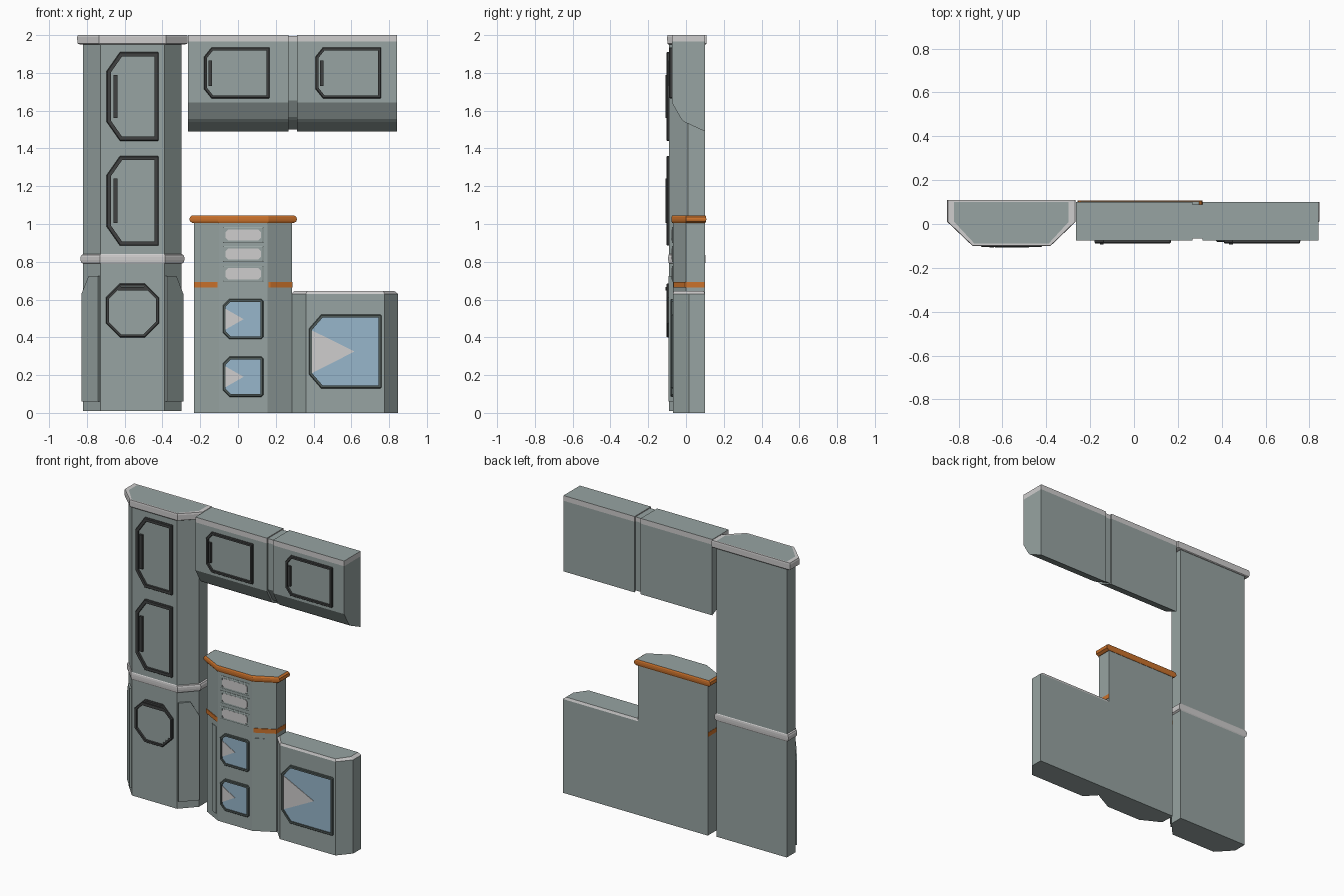
import bpy, bmesh
from mathutils import Vector

if "Cube" in bpy.data.objects:
    bpy.data.objects.remove(bpy.data.objects["Cube"])


def material(name, rgb):
    m = bpy.data.materials.new(name)
    m.diffuse_color = (*rgb, 1)
    m.use_nodes = True
    m.node_tree.nodes["Principled BSDF"].inputs["Base Color"].default_value = m.diffuse_color
    return m


BODY = material("grey_green", (0.31, 0.37, 0.36))
LIGHT = material("light_grey", (0.62, 0.61, 0.61))
ORANGE = material("orange", (0.60, 0.17, 0.025))
DARK = material("dark_grey", (0.05, 0.053, 0.053))
FRAME = material("slate_grey", (0.085, 0.11, 0.105))
GLASS = material("pale_blue", (0.31, 0.47, 0.60))


def loft(name, rings, mat, cap=None, closed=False):
    """Skin a list of 3D rings; the last ring can be capped in another colour."""
    bm = bmesh.new()
    vs = [[bm.verts.new(p) for p in r] for r in rings]
    n = len(vs[0])
    pairs = list(zip(vs, vs[1:])) + ([(vs[-1], vs[0])] if closed else [])
    for a, b in pairs:
        for i in range(n):
            j = (i + 1) % n
            bm.faces.new((a[i], a[j], b[j], b[i]))
    if not closed:
        bm.faces.new(vs[0][::-1])
        bm.faces.new(vs[-1]).material_index = 1 if cap else 0
    bmesh.ops.recalc_face_normals(bm, faces=bm.faces)
    me = bpy.data.meshes.new(name)
    bm.to_mesh(me)
    bm.free()
    me.materials.append(mat)
    if cap:
        me.materials.append(cap)
    ob = bpy.data.objects.new(name, me)
    bpy.context.collection.objects.link(ob)
    return ob


def bay(spec, z, g=0.0):
    """Six-sided plan with a chamfered front, grown outwards by g."""
    x0, x1, f0, f1, yb, ym, yf = spec
    k = g * 0.3
    return [(x0 - g, yb + k, z), (x0 - g, ym, z), (f0 - k, yf - k, z),
            (f1 + k, yf - k, z), (x1 + g, ym, z), (x1 + g, yb + k, z)]


def bay_solid(name, spec, levels, mat, cap=None):
    return loft(name, [bay(spec, z, g) for z, g in levels], mat, cap)


def cut_rect(x0, x1, z0, z1, cl, cr):
    """Rectangle with cut corners: cl = (dx, dz) at the left, cr at the right."""
    (a, b), (c, d) = cl, cr
    return [(x0 + a, z0), (x1 - c, z0), (x1, z0 + d), (x1, z1 - d),
            (x1 - c, z1), (x0 + a, z1), (x0, z1 - b), (x0, z0 + b)]


def inset(pts, w):
    """Mitred inset of a counter-clockwise outline."""
    out, n = [], len(pts)
    for i in range(n):
        p = Vector(pts[i])
        d1 = (p - Vector(pts[i - 1])).normalized()
        d2 = (Vector(pts[(i + 1) % n]) - p).normalized()
        n1, n2 = Vector((-d1.y, d1.x)), Vector((-d2.y, d2.x))
        out.append(tuple(p + (n1 + n2) * (w / (1 + n1.dot(n2)))))
    return out


def at_y(pts, y):
    return [(x, y, z) for x, z in pts]


def plate(name, pts, y, t, mat):
    return loft(name, [at_y(pts, y + 0.002), at_y(pts, y - t)], mat)


def frame(name, pts, w, y, t, mat):
    inner, lip = inset(pts, w), inset(pts, 0.004)
    return loft(name, [at_y(pts, y + 0.002), at_y(pts, y - t * 0.6), at_y(lip, y - t),
                       at_y(inner, y - t), at_y(inner, y + 0.002)], mat, closed=True)


def box_pts(x0, x1, z0, z1):
    return [(x0, z0), (x1, z0), (x1, z1), (x0, z1)]


def door(name, outline, handle, y, w):
    frame(name + "_frame", outline, w, y, 0.014, DARK)
    plate(name + "_panel", inset(outline, w + 0.005), y, 0.004, BODY)
    plate(name + "_handle", box_pts(*handle), y, 0.018, DARK)


def window(name, outline, tri, w, y):
    frame(name + "_frame", outline, w, y, 0.012, FRAME)
    plate(name + "_glass", inset(outline, w * 0.8), y, 0.004, GLASS)
    plate(name + "_glint", tri, y, 0.007, LIGHT)


def chamfer_panels(name, spec, outline, t):
    """Plates on both chamfers; outline is (fraction outer to front, z)."""
    x0, x1, f0, f1, yb, ym, yf = spec
    for side, xo, xf in (("left", x0, f0), ("right", x1, f1)):
        a, b = Vector((xo, ym, 0)), Vector((xf, yf, 0))
        d = b - a
        nrm = Vector((d.y, -d.x, 0)).normalized()
        if nrm.y > 0:
            nrm = -nrm
        base = [a + d * u + Vector((0, 0, z)) for u, z in outline]
        loft(f"{name}_{side}", [[p - nrm * 0.003 for p in base],
                                [p + nrm * t for p in base]], BODY)


# --- Tall cabinet ---
TALL = (-0.82, -0.298, -0.727, -0.39, 0.10, 0.01, -0.09)
bay_solid("tall_cabinet_body", TALL, [(0.01, 0), (1.96, 0)], BODY)
bay_solid("tall_cabinet_belt", TALL,
          [(0.79, 0), (0.797, 0.011), (0.81, 0.014), (0.825, 0.014), (0.836, 0.009), (0.84, 0)], LIGHT)
bay_solid("tall_cabinet_cap", TALL,
          [(1.95, 0.015), (1.955, 0.03), (1.99, 0.032), (2.0, 0.028), (2.0, 0.0)], LIGHT, BODY)
chamfer_panels("tall_side_panel", TALL,
               [(0, 0.06), (0.95, 0.06), (0.95, 0.725), (0.4, 0.725), (0, 0.63)], 0.012)
for i, (z0, z1) in enumerate(((1.44, 1.91), (0.885, 1.36))):
    door(f"tall_door_{i}", cut_rect(-0.695, -0.42, z0, z1, (0.07, 0.10), (0.004, 0.004)),
         (-0.66, -0.638, z0 + 0.12, z1 - 0.12), -0.09, 0.022)
door("tall_hatch", cut_rect(-0.7, -0.418, 0.40, 0.685, (0.075, 0.075), (0.075, 0.075)),
     (-0.635, -0.48, 0.647, 0.667), -0.09, 0.016)

# --- Wall cabinet: two halves joined by a shallow groove ---
PROFILE = [(-0.075, 1.965), (-0.075, 1.643), (-0.025, 1.556), (-0.008, 1.54), (0.10, 1.49), (0.10, 1.965)]
for name, x0, x1, g in (("left", -0.265, 0.267, 0), ("joint", 0.26, 0.32, 0.01), ("right", 0.313, 0.842, 0)):
    prof = [(y + (g if y < 0.05 else -g), z + (g if z < 1.9 else 0)) for y, z in PROFILE]
    loft(f"wall_cabinet_{name}", [[(x, y, z) for y, z in prof] for x in (x0, x1)], BODY)
    y0, y1 = -0.075 + g, 0.10 - g
    loft(f"wall_cabinet_trim_{name}",
         [[(x0, y0, z), (x1, y0, z), (x1, y1, z), (x0, y1, z)] for z in (1.965, 2.0 - g * 0.6)], LIGHT, BODY)
for i, x in enumerate((-0.18, 0.41)):
    door(f"wall_door_{i}", cut_rect(x, x + 0.348, 1.665, 1.935, (0.04, 0.05), (0.004, 0.004)),
         (x + 0.024, x + 0.042, 1.73, 1.865), -0.075, 0.016)

# --- Drawer unit ---
MID = (-0.232, 0.287, -0.10, 0.155, 0.10, 0.0, -0.07)
bay_solid("drawer_unit_body", MID, [(0, 0), (1.02, 0)], BODY)
bay_solid("drawer_unit_cap", MID,
          [(1.005, 0.008), (1.014, 0.022), (1.025, 0.025), (1.037, 0.022), (1.046, 0.01)], ORANGE, BODY)
# Orange band on the chamfers and sides only, stopping short of the front
BAND = (-0.234, 0.289, -0.118, 0.173, 0.099, -0.004, -0.066)
bay_solid("drawer_unit_band", BAND, [(0.663, 0), (0.692, 0)], ORANGE)
chamfer_panels("drawer_side_panel", MID,
               [(0.5, 0.04), (0.88, 0.04), (0.88, 0.625), (0.5, 0.625)], 0.004)
for i, z in enumerate((0.90, 0.80, 0.695)):
    frame(f"drawer_{i}_frame", box_pts(-0.08, 0.135, z, z + 0.083), 0.012, -0.07, 0.005, BODY)
    plate(f"drawer_{i}_pad", cut_rect(-0.066, 0.121, z + 0.012, z + 0.071, (0.014, 0.014), (0.014, 0.014)),
          -0.07, 0.006, LIGHT)
for i, z in enumerate((0.39, 0.085)):
    window(f"drawer_window_{i}", cut_rect(-0.08, 0.135, z, z + 0.213, (0.035, 0.035), (0.012, 0.012)),
           [(-0.068, z + 0.05), (0.03, z + 0.106), (-0.068, z + 0.162)], 0.015, -0.07)

# --- Low cabinet ---
LOW = (0.28, 0.847, 0.36, 0.775, 0.10, 0.015, -0.07)
bay_solid("low_cabinet_body", LOW, [(0, 0), (0.63, 0)], BODY)
bay_solid("low_cabinet_trim", LOW, [(0.63, 0), (0.646, -0.02)], LIGHT, BODY)
window("low_window", cut_rect(0.375, 0.76, 0.13, 0.52, (0.065, 0.075), (0.005, 0.005)),
       [(0.391, 0.21), (0.617, 0.325), (0.391, 0.437)], 0.016, -0.07)
